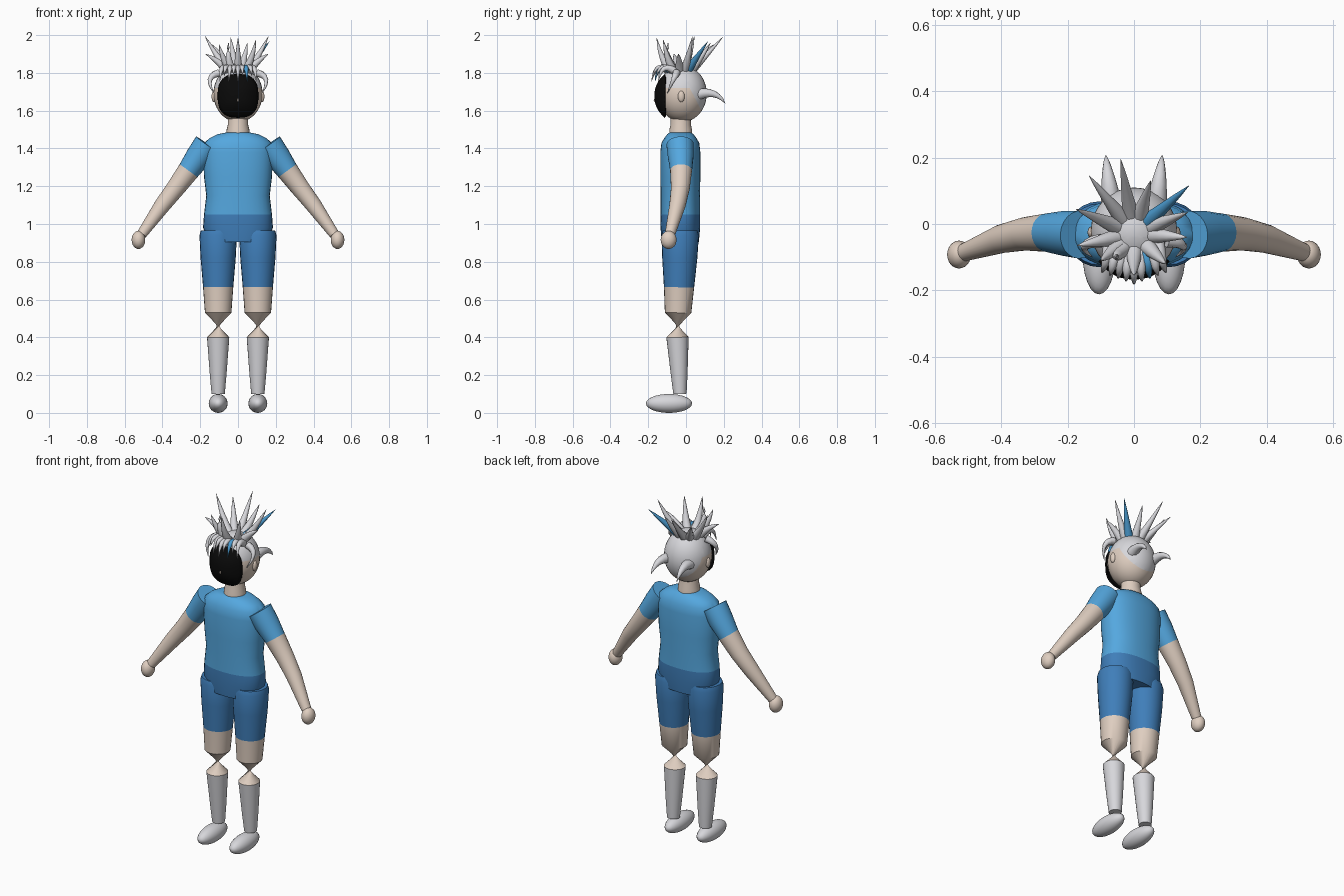
import bpy, bmesh, math
from mathutils import Vector, Matrix

cube = bpy.data.objects.get("Cube")
if cube:
    bpy.data.objects.remove(cube, do_unlink=True)


def material(name, rgb):
    m = bpy.data.materials.new(name)
    m.use_nodes = True
    m.diffuse_color = (*rgb, 1)
    m.node_tree.nodes["Principled BSDF"].inputs["Base Color"].default_value = (*rgb, 1)
    return m


SHIRT = material("shirt blue", (0.09, 0.39, 0.74))
SHORTS = material("shorts blue", (0.05, 0.21, 0.49))
SKIN = material("skin", (0.74, 0.62, 0.53))
HAIR = material("pale grey hair", (0.68, 0.68, 0.71))
WHITE = material("sock white", (0.68, 0.68, 0.71))
STREAK = material("blue streak", (0.07, 0.33, 0.63))
BLACK = material("face black", (0.003, 0.003, 0.003))
parts = []


def finish(name, bm, mats):
    bmesh.ops.recalc_face_normals(bm, faces=bm.faces)
    mesh = bpy.data.meshes.new(name)
    bm.to_mesh(mesh)
    bm.free()
    for m in mats:
        mesh.materials.append(m)
    obj = bpy.data.objects.new(name, mesh)
    bpy.context.collection.objects.link(obj)
    parts.append(obj)
    return obj


def loft(name, rings, mats, sides=24, power=2.0):
    """Skin rings (centre, rx, ry) along a path; one material per segment."""
    bm = bmesh.new()
    pts = [Vector(r[0]) for r in rings]
    used = list(dict.fromkeys(mats))
    loops = []
    for i, (_, rx, ry) in enumerate(rings):
        tangent = pts[min(i + 1, len(pts) - 1)] - pts[max(i - 1, 0)]
        turn = tangent.to_track_quat("Z", "Y")
        loop = []
        for k in range(sides):
            a = math.tau * k / sides
            c, s = math.cos(a), math.sin(a)
            local = Vector((rx * math.copysign(abs(c) ** (2 / power), c),
                            ry * math.copysign(abs(s) ** (2 / power), s), 0))
            loop.append(bm.verts.new(pts[i] + turn @ local))
        loops.append(loop)
    for i in range(len(loops) - 1):
        for k in range(sides):
            n = (k + 1) % sides
            f = bm.faces.new((loops[i][k], loops[i][n], loops[i + 1][n], loops[i + 1][k]))
            f.material_index = used.index(mats[min(i, len(mats) - 1)])
    bm.faces.new(loops[0]).material_index = used.index(mats[0])
    bm.faces.new(loops[-1]).material_index = used.index(mats[-1])
    return finish(name, bm, used)


def ellipsoid_mesh(centre, radii, u=24, v=16):
    bm = bmesh.new()
    bmesh.ops.create_uvsphere(bm, u_segments=u, v_segments=v, radius=1)
    bm.transform(Matrix.Translation(centre) @ Matrix.Diagonal((*radii, 1)))
    return bm


def spike(name, base, mid, tip, radius, mat):
    """Curved, tapering lock of hair."""
    a, b, c = Vector(base), Vector(mid), Vector(tip)
    rings = []
    for i in range(7):
        t = i / 6
        r = radius * (1 - t) ** 0.8 + 0.0008
        rings.append((a * (1 - t) ** 2 + b * 2 * t * (1 - t) + c * t * t, r, r))
    loft(name, rings, [mat], sides=10)


# Torso with the waist of the shorts
profile = [(0.905, 0.15, 0.098), (0.98, 0.185, 0.105), (1.05, 0.18, 0.105),
           (1.15, 0.168, 0.104), (1.25, 0.18, 0.106), (1.38, 0.185, 0.106),
           (1.43, 0.178, 0.1), (1.455, 0.15, 0.085), (1.475, 0.11, 0.07), (1.485, 0.06, 0.055)]
loft("torso", [((0, -0.03, z), rx, ry) for z, rx, ry in profile],
     [SHORTS] * 2 + [SHIRT], sides=32, power=2.3)

# Neck
loft("neck", [((0, -0.028, z), r, r) for z, r in
              [(1.46, 0.061), (1.5, 0.06), (1.525, 0.054), (1.6, 0.052)]], [SKIN])

for side, s in (("left", 1), ("right", -1)):
    # Leg: shorts, bare knee and sock
    leg = [(0.1, -0.032, 0.035), (0.2, -0.036, 0.044), (0.4, -0.045, 0.059),
           (0.53, -0.042, 0.07), (0.665, -0.037, 0.08), (0.82, -0.033, 0.093),
           (0.94, -0.031, 0.099), (0.965, -0.031, 0.092)]
    loft(side + "_leg", [((s * 0.105, y, z), r, r) for z, y, r in leg],
         [WHITE, WHITE, SKIN, SKIN, SHORTS])
    finish(side + "_shoe", ellipsoid_mesh((s * 0.105, -0.09, 0.05), (0.05, 0.122, 0.05)), [WHITE])

    # Arm: sleeve and bare forearm
    arm = [(0.163, -0.032, 1.422, 0.072), (0.21, -0.028, 1.355, 0.068),
           (0.262, -0.026, 1.282, 0.058), (0.33, -0.03, 1.19, 0.05),
           (0.4, -0.045, 1.1, 0.043), (0.51, -0.085, 0.945, 0.027)]
    loft(side + "_arm", [((s * x, y, z), r, r) for x, y, z, r in arm], [SHIRT, SHIRT, SKIN])
    finish(side + "_hand", ellipsoid_mesh((s * 0.527, -0.092, 0.916), (0.036, 0.042, 0.048)), [SKIN])

    # Ear, temple lock and lock at the nape
    finish(side + "_ear", ellipsoid_mesh((s * 0.127, -0.025, 1.675), (0.013, 0.018, 0.03), 16, 10), [SKIN])
    spike(side + "_temple_lock", (s * 0.1, -0.05, 1.8), (s * 0.185, -0.06, 1.78),
          (s * 0.125, -0.1, 1.69), 0.02, HAIR)
    spike(side + "_nape_lock", (s * 0.068, 0.06, 1.685), (s * 0.08, 0.16, 1.715),
          (s * 0.085, 0.208, 1.638), 0.031, HAIR)

# Head, divided along the hairline
head = ellipsoid_mesh((0, -0.02, 1.69), (0.13, 0.13, 0.15), 32, 24)
hairline = [(Vector((0, 0, 1.72)), Vector((0, 0, 1))),
            (Vector((0, 0.02, 1.72)), Vector((0, 0.89, 0.46)))]
for co, no in hairline:
    bmesh.ops.bisect_plane(head, geom=head.verts[:] + head.edges[:] + head.faces[:],
                           plane_co=co, plane_no=no)
for f in head.faces:
    middle = f.calc_center_median()
    f.material_index = int(any((middle - co).dot(no) > 0 for co, no in hairline))
finish("head", head, [SKIN, HAIR])

# Face plate: bulging disc with a rounded square outline
plate = bmesh.new()
rows, around = 8, 40
hub = plate.verts.new((0, -0.163, 1.678))
previous = None
for i in range(1, rows + 1):
    r = i / rows
    ring = []
    for k in range(around):
        a = math.tau * k / around
        c, s = math.cos(a), math.sin(a)
        ring.append(plate.verts.new((0.105 * r * math.copysign(abs(c) ** 0.75, c),
                                     -0.163 + 0.053 * r ** 2.4,
                                     1.678 + 0.113 * r * math.copysign(abs(s) ** 0.75, s))))
    for k in range(around):
        n = (k + 1) % around
        if previous:
            plate.faces.new((previous[k], previous[n], ring[n], ring[k]))
        else:
            plate.faces.new((hub, ring[n], ring[k]))
    previous = ring
face = finish("face_plate", plate, [BLACK])
solid = face.modifiers.new("thickness", "SOLIDIFY")
solid.thickness = 0.008
solid.offset = 0
finish("nose", ellipsoid_mesh((0, -0.163, 1.655), (0.005, 0.008, 0.01), 12, 8), [SKIN])

# Crown of tall spikes fanning out from the top of the head
tips = [(-0.175, 0.045, 1.995), (-0.135, 0.145, 1.95), (-0.04, 0.195, 1.99),
        (0.05, 0.13, 1.96), (0.165, 0.115, 1.965), (0.162, 0.035, 1.995),
        (0.16, -0.04, 1.9), (0.095, -0.12, 1.975), (0.0, -0.155, 1.985),
        (-0.05, -0.095, 1.96), (-0.1, -0.11, 1.95), (-0.172, -0.065, 1.9)]
centre = Vector((0, -0.03, 0))
for i, tip in enumerate(tips):
    out = Vector((tip[0], tip[1], 0)) - centre
    flat = out.normalized()
    base = centre + flat * 0.05 + Vector((0, 0, 1.805))
    mid = centre + flat * 0.085 + out * 0.15 + Vector((0, 0, 1.87))
    spike(f"crown_spike_{i + 1}", base, mid, tip, 0.026, STREAK if i == 4 else HAIR)

# Short fringe hanging over the forehead
for i in range(9):
    x = -0.088 + i * 0.022
    y = -0.09 + abs(x) * 0.4
    drop = 1.785 if i % 2 else 1.755
    spike(f"fringe_lock_{i + 1}", (x * 0.8, y, 1.805), (x, y - 0.075, 1.865),
          (x * 1.1, y - 0.092, drop), 0.021, STREAK if i == 6 else HAIR)

# Smooth shading with sharp edges kept
bpy.ops.object.select_all(action="DESELECT")
for obj in parts:
    obj.select_set(True)
bpy.context.view_layer.objects.active = parts[0]
bpy.ops.object.shade_smooth_by_angle(angle=math.radians(40))
